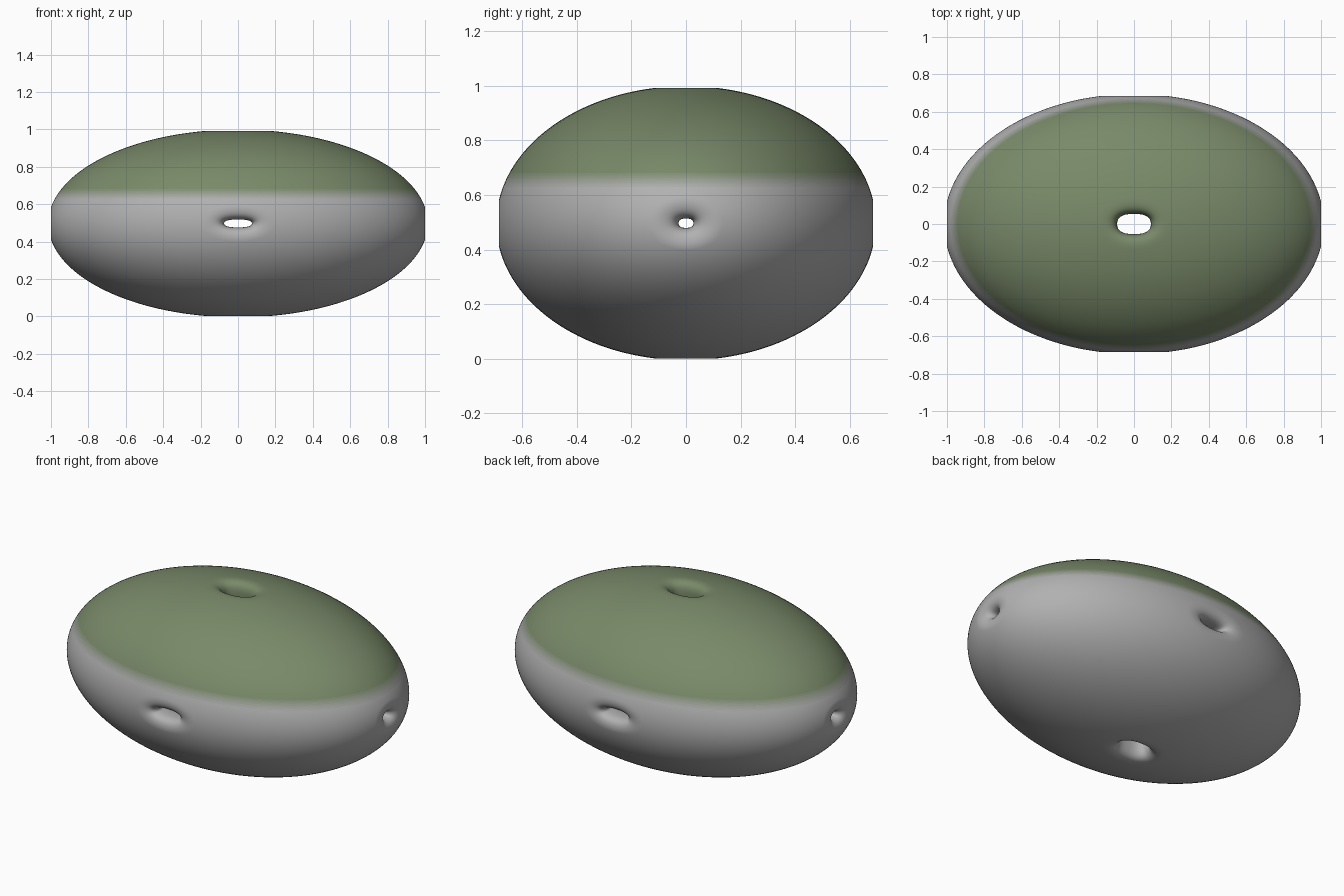
import bpy, bmesh, math
from mathutils import Vector

if "Cube" in bpy.data.objects:
    bpy.data.objects.remove(bpy.data.objects["Cube"])

SEMI = Vector((1.015, 0.695, 0.502))   # ellipsoid semi-axes
RIM = 0.172                            # tangent of the rim's angular radius
CENTRE_Z = 0.497
ROLL = 0.075                           # depth of the rolled hole lip
# half-sizes of each through hole, across the next two axes
HOLE = {0: (0.027, 0.017), 1: (0.021, 0.074), 2: (0.09, 0.054)}
SIDE = 24                              # segments per quarter of a hole


def normal(p):
    return Vector([p[i] / SEMI[i] ** 2 for i in range(3)]).normalized()


def spow(value, power):
    return math.copysign(abs(value) ** power, value)


def patch_rows(axis, sign):
    """Rows from the patch's square border to the hole, over the lip and back inside."""
    u, v = (axis + 1) % 3, (axis + 2) % 3
    columns = []
    for k in range(4 * SIDE):
        a = -math.pi / 4 + k * math.pi / 2 / SIDE
        c, s = math.cos(a), math.sin(a)
        edge = 1 / max(abs(c), abs(s))
        outer = []
        for i in range(25):
            r = math.tan(math.atan(edge) + (math.atan(RIM) - math.atan(edge)) * i / 24)
            d = Vector((0, 0, 0))
            d[axis], d[u], d[v] = sign, r * c, r * s
            d.normalize()
            outer.append(Vector([d[j] * SEMI[j] for j in range(3)]))
        crest = outer[-1]
        # slightly squared oval opening
        neck = crest.copy()
        neck[u] = HOLE[axis][0] * spow(c, 0.8)
        neck[v] = HOLE[axis][1] * spow(s, 0.8)
        inward = Vector((0, 0, 0))
        inward[axis] = -sign
        lip = []
        for i in range(1, 20):
            phi = math.pi * i / 20
            lip.append(crest + (neck - crest) * spow(math.sin(phi), 0.72)
                       + inward * ROLL * (1 - spow(math.cos(phi), 0.72)))
        inner = [p - normal(p) * 2 * ROLL for p in reversed(outer)]
        columns.append(outer + lip + inner)
    return columns


# hollow pebble shell made from six pierced patches
bm = bmesh.new()
for axis in range(3):
    for sign in (-1, 1):
        cols = [[bm.verts.new(p + Vector((0, 0, CENTRE_Z))) for p in col]
                for col in patch_rows(axis, sign)]
        for k, col in enumerate(cols):
            nxt = cols[(k + 1) % len(cols)]
            for i in range(len(col) - 1):
                q = [col[i], nxt[i], nxt[i + 1], col[i + 1]]
                bm.faces.new(q if sign > 0 else q[::-1])
bmesh.ops.remove_doubles(bm, verts=bm.verts, dist=1e-4)

# soft green-to-grey border, cut as thin level bands
LOW, HIGH, BANDS = 0.63, 0.68, 6
levels = [LOW + (HIGH - LOW) * i / BANDS for i in range(BANDS + 1)]
for z in levels:
    bmesh.ops.bisect_plane(bm, geom=bm.verts[:] + bm.edges[:] + bm.faces[:],
                           plane_co=(0, 0, z), plane_no=(0, 0, 1), dist=1e-5)
bmesh.ops.recalc_face_normals(bm, faces=bm.faces)
for f in bm.faces:
    f.smooth = True
    z = f.calc_center_median().z
    f.material_index = sum(z > level for level in levels)

mesh = bpy.data.meshes.new("pierced_pebble")
bm.to_mesh(mesh)
bm.free()
GREY, GREEN = Vector((0.44, 0.44, 0.44)), Vector((0.19, 0.25, 0.14))
for i in range(BANDS + 2):
    mat = bpy.data.materials.new("moss_blend_%d" % i)
    mat.diffuse_color = (*GREY.lerp(GREEN, i / (BANDS + 1)), 1)
    mat.use_nodes = True
    mat.node_tree.nodes["Principled BSDF"].inputs["Base Color"].default_value = mat.diffuse_color
    mesh.materials.append(mat)
pebble = bpy.data.objects.new("pierced_pebble", mesh)
bpy.context.collection.objects.link(pebble)
